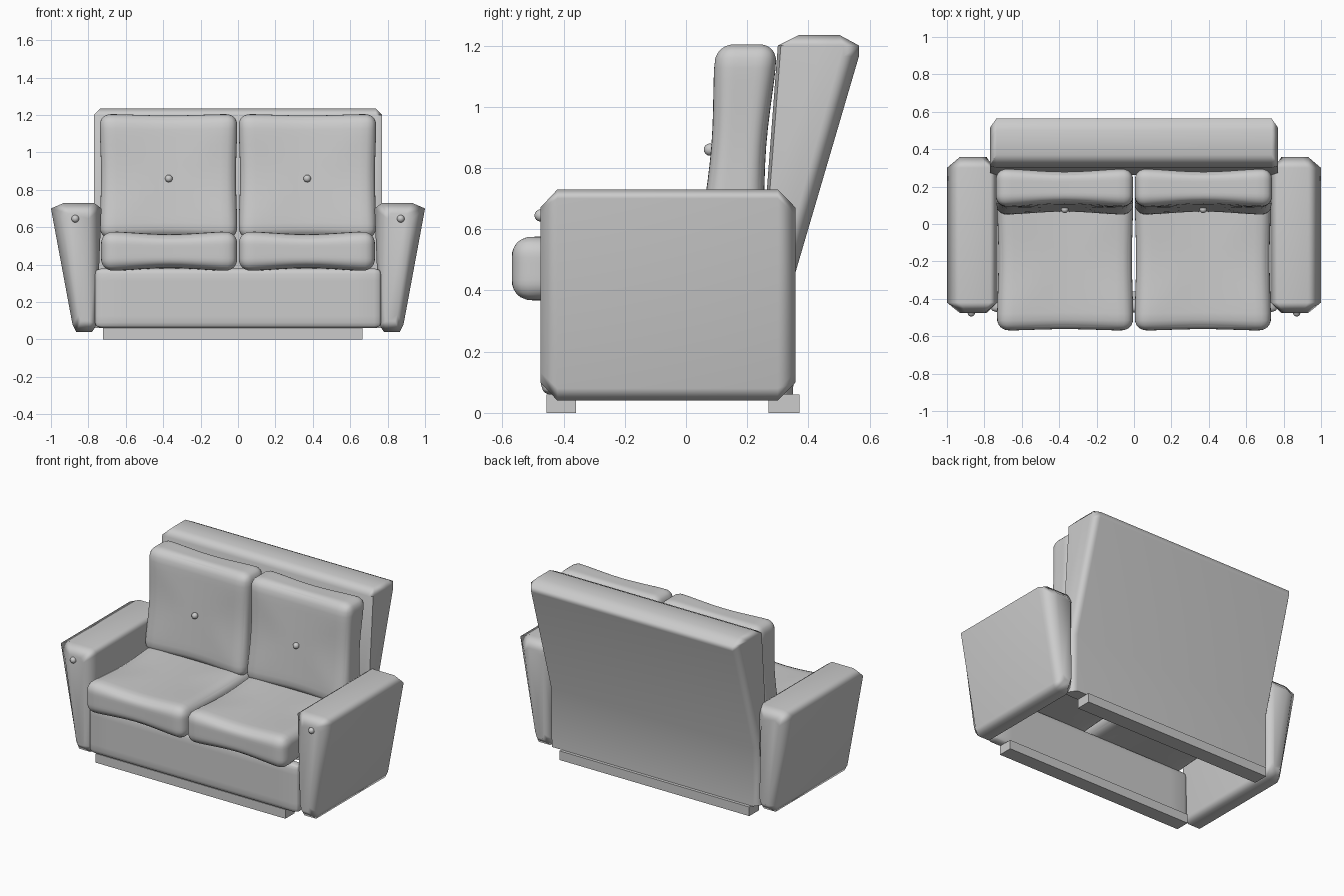
import bpy, bmesh
from math import sin, cos, pi, radians
from mathutils import Vector

cube = bpy.data.objects.get("Cube")
if cube:
    bpy.data.objects.remove(cube, do_unlink=True)

fabric = bpy.data.materials.new("grey_fabric")
fabric.use_nodes = True
GREY = (0.6, 0.6, 0.6, 1)
fabric.diffuse_color = GREY
fabric.node_tree.nodes["Principled BSDF"].inputs["Base Color"].default_value = GREY


def finish(bm, name, angle=60):
    bmesh.ops.recalc_face_normals(bm, faces=bm.faces[:])
    mesh = bpy.data.meshes.new(name)
    bm.to_mesh(mesh)
    bm.free()
    mesh.materials.append(fabric)
    ob = bpy.data.objects.new(name, mesh)
    bpy.context.collection.objects.link(ob)
    bpy.ops.object.select_all(action='DESELECT')
    ob.select_set(True)
    bpy.context.view_layer.objects.active = ob
    bpy.ops.object.shade_smooth_by_angle(angle=radians(angle))
    return ob


def weighted(ob):
    mod = ob.modifiers.new("even_shading", 'WEIGHTED_NORMAL')
    mod.keep_sharp = True


def loft(name, rings):
    """Skin a closed tube through matching rings and cap both ends."""
    bm = bmesh.new()
    loops = [[bm.verts.new(p) for p in ring] for ring in rings]
    n = len(loops[0])
    for a, b in zip(loops, loops[1:]):
        for i in range(n):
            j = (i + 1) % n
            bm.faces.new((a[i], a[j], b[j], b[i]))
    bm.faces.new(loops[0])
    bm.faces.new(loops[-1])
    weighted(finish(bm, name))


def rounded_box(name, lo, hi, r, cuts=9, pinch=None, depth=0.0, lean=0.0):
    """Box with round edges; pinch is the axis squeezed towards its middle."""
    lo, hi = Vector(lo), Vector(hi)
    mid, half = (lo + hi) / 2, (hi - lo) / 2
    bm = bmesh.new()
    bmesh.ops.create_cube(bm, size=2)
    bmesh.ops.subdivide_edges(bm, edges=bm.edges[:], cuts=cuts, use_grid_fill=True)
    for v in bm.verts:
        t = Vector([sin(c * pi / 2) for c in v.co])
        p = Vector([t[i] * half[i] for i in range(3)])
        q = Vector([max(r - half[i], min(half[i] - r, p[i])) for i in range(3)])
        if (p - q).length > 1e-6:
            p = q + (p - q).normalized() * r
        if pinch is not None:
            # dip the broad faces and draw in the middle of every edge
            u, w = [i for i in range(3) if i != pinch]
            bu, bw = cos(t[u] * pi / 2) ** 2, cos(t[w] * pi / 2) ** 2
            p[pinch] -= t[pinch] * depth * max(bu, bw * 0.8)
            p[u] -= t[u] * depth * 0.5 * bw
            p[w] -= t[w] * depth * 0.5 * bu
        p.y += lean * p.z
        v.co = mid + p
    return finish(bm, name, 70)


def button(name, loc):
    bm = bmesh.new()
    bmesh.ops.create_uvsphere(bm, u_segments=12, v_segments=8, radius=0.02)
    bmesh.ops.translate(bm, verts=bm.verts[:], vec=loc)
    finish(bm, name)


# Flared arm section (x, z), narrowed at the front and back ends
ARM = [(.77, .73), (.93, .73), (1, .70), (.885, .08),
       (.865, .04), (.78, .04), (.755, .08), (.73, .70)]


def arm_end(x, z):
    centre = .815 + (z - .04) * .075
    return centre + (x - centre) * .5, .385 + (z - .385) * .83


for side, s in (("left", 1), ("right", -1)):
    small = [arm_end(x, z) for x, z in ARM]
    loft(side + "_arm", [[(s * x, y, z) for x, z in sec] for y, sec in
                         ((-.475, small), (-.42, ARM), (.30, ARM), (.357, small))])
    button(side + "_arm_button", (s * .87, -.475, .645))

    # Cushions
    x0, x1 = sorted((s * .003, s * .733))
    rounded_box(side + "_seat_cushion", (x0, -.57, .365), (x1, .2, .578), .065,
                cuts=17, pinch=2, depth=.016)
    x0, x1 = sorted((s * .003, s * .74))
    rounded_box(side + "_back_cushion", (x0, .07, .54), (x1, .275, 1.205), .06,
                cuts=17, pinch=1, depth=.016, lean=.078)
    button(side + "_back_button", (s * .37, .078, .86))

# Leaning back: wedge section (y, z) with chamfered sides
BACK = [(.30, 1.20), (.37, 1.235), (.50, 1.235), (.565, 1.20), (.565, 1.165),
        (.355, .45), (.35, .06), (.27, .06), (.262, .70)]
edge = [(y - .05 if y > .305 else y + .01, min(z, 1.2)) for y, z in BACK]
loft("backrest", [[(x, y, z) for y, z in sec] for x, sec in
                  ((-.77, edge), (-.735, BACK), (.735, BACK), (.77, edge))])

# Front panel below the cushions
rounded_box("front_panel", (-.765, -.473, .06), (.765, -.40, .38), .03)

# Foot rails
for name, y0, y1 in (("front_rail", -.455, -.36), ("rear_rail", .27, .37)):
    bm = bmesh.new()
    bmesh.ops.create_cube(bm, size=1)
    for v in bm.verts:
        v.co = (-.028 + v.co.x * 1.386, (y0 + y1) / 2 + v.co.y * (y1 - y0), .03 + v.co.z * .06)
    finish(bm, name, 30)
